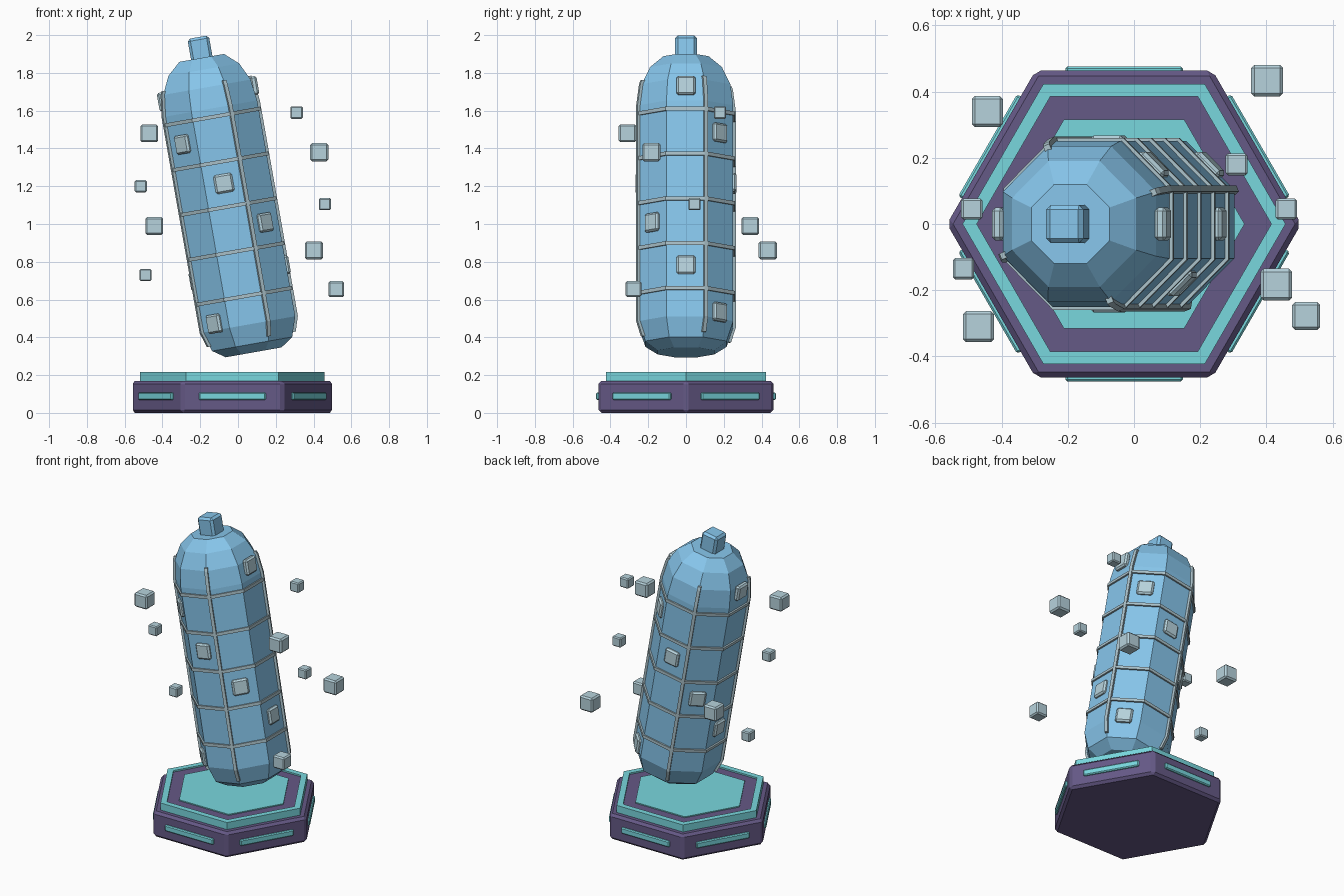
import bpy, bmesh, math
from mathutils import Matrix, Vector

if "Cube" in bpy.data.objects:
    bpy.data.objects.remove(bpy.data.objects["Cube"])

C8 = math.cos(math.pi / 8)
# Frame of the leaning capsule: local z is its axis
TILT = Matrix.Translation((-0.037, 0, 1.0)) @ Matrix.Rotation(math.radians(-10), 4, 'Y')
BASE = Matrix.Translation((-0.03, 0, 0))


def material(name, rgb):
    m = bpy.data.materials.new(name)
    m.diffuse_color = (*rgb, 1)
    m.use_nodes = True
    m.node_tree.nodes["Principled BSDF"].inputs["Base Color"].default_value = m.diffuse_color
    return m


BLUE = material("sky_blue", (0.24, 0.56, 0.83))
PALE = material("pale_blue", (0.47, 0.65, 0.72))
TRIM = material("trim_grey", (0.40, 0.53, 0.58))
PURPLE = material("purple", (0.13, 0.10, 0.24))
TEAL = material("teal", (0.19, 0.68, 0.73))


def finish(name, bm, mat, matrix, bevel=0):
    bmesh.ops.recalc_face_normals(bm, faces=bm.faces)
    me = bpy.data.meshes.new(name)
    bm.to_mesh(me)
    bm.free()
    ob = bpy.data.objects.new(name, me)
    bpy.context.collection.objects.link(ob)
    me.materials.append(mat)
    ob.matrix_world = matrix
    if bevel:
        mod = ob.modifiers.new("chamfer", 'BEVEL')
        mod.width = bevel
        mod.segments = 1
        mod.limit_method = 'ANGLE'
    return ob


def lathe(name, profile, n, start, mat, matrix, closed=False, bevel=0):
    """Turn (corner radius, height) pairs into an n-sided solid or closed ring."""
    bm = bmesh.new()
    rings = []
    for r, z in profile:
        rings.append([bm.verts.new((r * math.cos(start + i * math.tau / n),
                                    r * math.sin(start + i * math.tau / n), z)) for i in range(n)])
    pairs = list(zip(rings, rings[1:]))
    if closed:
        pairs.append((rings[-1], rings[0]))
    else:
        bm.faces.new(rings[0][::-1])
        bm.faces.new(rings[-1])
    for a, b in pairs:
        for i in range(n):
            j = (i + 1) % n
            bm.faces.new((a[i], a[j], b[j], b[i]))
    return finish(name, bm, mat, matrix, bevel)


def box(name, size, mat, matrix, bevel):
    bm = bmesh.new()
    bmesh.ops.create_cube(bm, size=1)
    bmesh.ops.scale(bm, vec=size, verts=bm.verts)
    return finish(name, bm, mat, matrix, bevel)


def strip(name, path, angle, width, depth, mat, matrix):
    """Square bar following (radius, height) points at one angle."""
    bm = bmesh.new()
    rot = Matrix.Rotation(angle, 3, 'Z')
    rings = [[bm.verts.new(rot @ Vector((r + dr, dy, z))) for dr, dy in
              ((-depth, -width / 2), (depth, -width / 2), (depth, width / 2), (-depth, width / 2))]
             for r, z in path]
    bm.faces.new(rings[0][::-1])
    bm.faces.new(rings[-1])
    for a, b in zip(rings, rings[1:]):
        for i in range(4):
            j = (i + 1) % 4
            bm.faces.new((a[i], a[j], b[j], b[i]))
    finish(name, bm, mat, matrix)


# Hexagonal pedestal with stepped top
lathe("pedestal", [(0.535, 0), (0.535, 0.17)], 6, 0, PURPLE, BASE, bevel=0.016)
lathe("pedestal_rim", [(0.445, 0.16), (0.488, 0.16), (0.488, 0.217), (0.445, 0.217)],
      6, 0, TEAL, BASE, closed=True)
lathe("pedestal_deck", [(0.446, 0.16), (0.446, 0.207)], 6, 0, PURPLE, BASE)
lathe("pedestal_pad", [(0.364, 0.16), (0.364, 0.214)], 6, 0, TEAL, BASE)

# Light strips on the six pedestal sides
for k in range(6):
    m = BASE @ Matrix.Rotation(math.radians(30 + 60 * k), 4, 'Z') @ Matrix.Translation((0.464, 0, 0.088))
    box(f"side_light_{k}", (0.024, 0.355, 0.04), TEAL, m, 0.006)

# Leaning octagonal capsule body, given as (flat radius, height)
profile = [(0.15, -0.69), (0.215, -0.645), (0.25, -0.54), (0.25, 0.62),
           (0.235, 0.735), (0.19, 0.83), (0.12, 0.893)]
corner = [(a / C8, s) for a, s in profile]
lathe("capsule_body", corner, 8, math.pi / 8, BLUE, TILT)
box("top_knob", (0.115, 0.115, 0.145), BLUE, TILT @ Matrix.Translation((0, 0, 0.932)), 0.014)

# Horizontal bands round the body
for k in range(5):
    s = 0.575 - 0.241 * k
    lo, hi = 0.24 / C8, 0.26 / C8
    lathe(f"band_{k}", [(lo, s - 0.01), (hi, s - 0.01), (hi, s + 0.01), (lo, s + 0.01)],
          8, math.pi / 8, TRIM, TILT, closed=True)

# Four upright ribs on alternate corners
path = [(0.225 / C8, -0.62), (0.25 / C8, -0.54), (0.25 / C8, 0.62), (0.235 / C8, 0.735), (0.228 / C8, 0.755)]
for k in range(4):
    strip(f"rib_{k}", path, math.radians(22.5 + 90 * k), 0.02, 0.011, TRIM, TILT)

# Plates spiralling down the body, two per level
for k in range(6):
    for half in (0, 180):
        m = (TILT @ Matrix.Rotation(math.radians(45 * k + half), 4, 'Z')
             @ Matrix.Translation((0.25, 0, 0.70 - 0.241 * k)))
        box(f"plate_{k}_{half}", (0.036, 0.1, 0.1), PALE, m, 0.01)

# Floating cubes: x, y, z, size
cubes = [(-0.47, -0.31, 1.48, 0.094), (-0.515, -0.135, 1.20, 0.064), (-0.443, 0.34, 0.99, 0.094),
         (-0.49, 0.045, 0.73, 0.064), (0.31, 0.18, 1.59, 0.066), (0.43, -0.183, 1.38, 0.096),
         (0.46, 0.045, 1.105, 0.064), (0.402, 0.433, 0.86, 0.096), (0.52, -0.278, 0.655, 0.084)]
for k, (x, y, z, d) in enumerate(cubes):
    box(f"floating_cube_{k}", (d, d, d), PALE, Matrix.Translation((x, y, z)), 0.1 * d)
